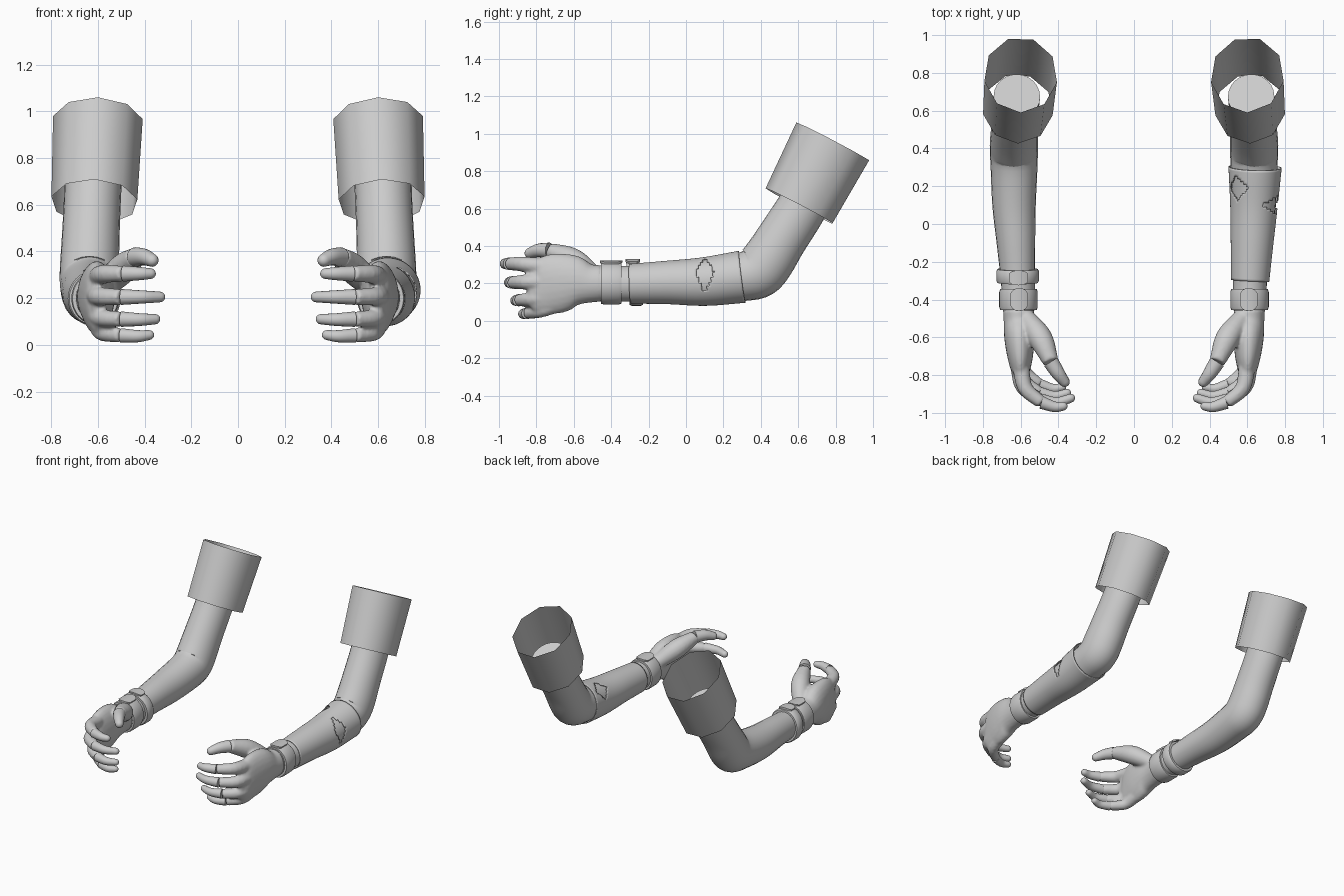
import bpy, bmesh, math
from mathutils import Vector

if "Cube" in bpy.data.objects:
    bpy.data.objects.remove(bpy.data.objects["Cube"])

grey = bpy.data.materials.new("light_grey")
grey.diffuse_color = (0.6, 0.6, 0.6, 1)
grey.use_nodes = True
grey.node_tree.nodes["Principled BSDF"].inputs["Base Color"].default_value = grey.diffuse_color


def spline(rows, steps):
    """Catmull-Rom interpolation of (x, y, z, ru, rv) rows."""
    P = [Vector(r) for r in rows]
    P = [P[0] * 2 - P[1]] + P + [P[-1] * 2 - P[-2]]
    out = []
    for i in range(1, len(P) - 2):
        a, b, c, d = P[i - 1:i + 3]
        for k in range(steps):
            t = k / steps
            out.append(0.5 * (2 * b + (c - a) * t + (2 * a - 5 * b + 4 * c - d) * t * t
                              + (3 * b - a - 3 * c + d) * t ** 3))
    return out + [P[-2]]


def tube(bm, rows, side, hint, sides=16, steps=4, caps=True, tip=False, start=0.0):
    """Sweep ellipses along a path; returns rings of vertices."""
    rows = spline([(*r, r[3]) if len(r) == 4 else r for r in rows], steps)
    pts = [Vector(r[:3]) for r in rows]
    tans = [(pts[min(i + 1, len(pts) - 1)] - pts[max(i - 1, 0)]).normalized() for i in range(len(pts))]
    data = [(p, t, r[3], r[4]) for p, t, r in zip(pts, tans, rows)]
    if tip:
        p, t, ru, rv = data[-1]
        for a in (25, 50, 70, 83):
            a = math.radians(a)
            data.append((p + t * ru * math.sin(a), t, ru * math.cos(a), rv * math.cos(a)))
    rings = []
    for p, t, ru, rv in data:
        u = (Vector(hint) - t * t.dot(Vector(hint))).normalized()
        v = t.cross(u)
        ring = []
        for k in range(sides):
            a = start + 2 * math.pi * k / sides
            q = p + u * ru * math.cos(a) + v * rv * math.sin(a)
            ring.append(bm.verts.new((q.x * side, q.y, q.z)))
        rings.append(ring)
    for r0, r1 in zip(rings, rings[1:]):
        for k in range(sides):
            j = (k + 1) % sides
            bm.faces.new((r0[k], r0[j], r1[j], r1[k]))
    if caps:
        bm.faces.new(rings[0][::-1])
        bm.faces.new(rings[-1])
    return rings


def finish(name, bm, angle=50):
    bmesh.ops.recalc_face_normals(bm, faces=bm.faces)
    me = bpy.data.meshes.new(name)
    bm.to_mesh(me)
    bm.free()
    ob = bpy.data.objects.new(name, me)
    bpy.context.collection.objects.link(ob)
    me.materials.append(grey)
    bpy.ops.object.select_all(action='DESELECT')
    ob.select_set(True)
    bpy.context.view_layer.objects.active = ob
    bpy.ops.object.shade_smooth_by_angle(angle=math.radians(angle))
    return ob


X, Z = (1, 0, 0), (0, 0, 1)
FOREARM = [(.635, .30, .235, .124, .130), (.635, .10, .210, .115, .120),
           (.625, -.10, .205, .102, .106), (.615, -.30, .198, .090, .096),
           (.61, -.46, .20, .084, .097)]
ARM = [(.62, .675, .715, .123, .132), (.625, .61, .59, .122, .134),
       (.632, .51, .435, .124, .136), (.636, .44, .325, .127, .142),
       (.636, .385, .262, .127, .142)] + FOREARM
# each finger: glove root, middle, glove end, bare middle, bare tip
FINGERS = {
    "index": [(.60, -.75, .29, .045), (.575, -.87, .303, .040), (.49, -.945, .305, .034),
              (.42, -.968, .305, .028), (.375, -.965, .305, .023)],
    "middle": [(.61, -.75, .21, .045), (.59, -.86, .207, .040), (.50, -.93, .205, .034),
               (.41, -.945, .205, .028), (.335, -.922, .205, .023)],
    "ring": [(.61, -.73, .13, .045), (.585, -.83, .115, .038), (.50, -.895, .11, .033),
             (.42, -.912, .108, .027), (.355, -.895, .11, .022)],
    "little": [(.60, -.69, .085, .042), (.58, -.78, .052, .036), (.50, -.85, .04, .031),
               (.43, -.872, .037, .026), (.38, -.864, .042, .021)],
    "thumb": [(.57, -.50, .25, .05), (.495, -.605, .325, .064), (.44, -.73, .376, .042),
              (.402, -.79, .376, .036), (.368, -.835, .362, .028)],
}
PALM = [(.61, -.45, .20, .083, .097), (.61, -.52, .20, .080, .105), (.607, -.60, .21, .080, .142),
        (.603, -.69, .200, .070, .160), (.60, -.77, .185, .052, .150), (.595, -.815, .185, .034, .125)]


def forearm_at(y):
    return min(spline(FOREARM, 40), key=lambda r: abs(r[1] - y))


def wrist_band(name, side, y, half, grow, tilt):
    # rounded strap with thickness
    x, _, z, rx, rz = forearm_at(y)
    bm = bmesh.new()
    prof = [(-1, -.006), (-1, .7), (-.7, 1), (.7, 1), (1, .7), (1, -.006)]
    rings = []
    for o, g in prof:
        g = g * grow if g > 0 else g
        ring = []
        for k in range(32):
            a = 2 * math.pi * k / 32
            dz = (rz + g) * math.sin(a)
            ring.append(bm.verts.new((side * (x + (rx + g) * math.cos(a)), y + o * half + dz * tilt, z + dz)))
        rings.append(ring)
    for r0, r1 in zip(rings, rings[1:] + rings[:1]):
        for k in range(32):
            bm.faces.new((r0[k], r0[(k + 1) % 32], r1[(k + 1) % 32], r1[k]))
    finish(name, bm)
    # strap tab following the band on top
    bm = bmesh.new()
    grids = []
    for lift in (0, .012):
        grid = []
        for i in range(9):
            a = math.radians(68 + 6 * i)
            w = half * 1.08 * (1 - .45 * abs(i / 4 - 1) ** 3)
            dz = (rz + grow + lift) * math.sin(a)
            grid.append([bm.verts.new((side * (x + (rx + grow + lift) * math.cos(a)),
                                       y + e * w + dz * tilt, z + dz)) for e in (-1, 1)])
        grids.append(grid)
    lo, hi = grids
    for i in range(8):
        bm.faces.new((hi[i][0], hi[i][1], hi[i + 1][1], hi[i + 1][0]))
        for e in (0, 1):
            bm.faces.new((lo[i][e], hi[i][e], hi[i + 1][e], lo[i + 1][e]))
    for i in (0, 8):
        bm.faces.new((lo[i][0], lo[i][1], hi[i][1], hi[i][0]))
    finish(name + "_tab", bm)


for tag, s in (("left", 1), ("right", -1)):
    # bent arm
    bm = bmesh.new()
    tube(bm, ARM, s, X, sides=24)
    finish(tag + "_arm", bm)

    # nine-sided open sleeve
    bm = bmesh.new()
    tube(bm, [(.615, .61, .612, .187, .208), (.60, .79, .955, .195, .226)], s, X,
         sides=9, steps=1, caps=False, start=-math.pi / 2)
    finish(tag + "_sleeve", bm, 60)

    # glove: palm and finger roots fused together
    bm = bmesh.new()
    tube(bm, PALM, s, X, sides=24, tip=True)
    for f, rows in FINGERS.items():
        tube(bm, rows[:3], s, Z)
    glove = finish(tag + "_glove", bm, 180)
    mod = glove.modifiers.new("fuse", 'REMESH')
    mod.mode, mod.voxel_size, mod.use_smooth_shade = 'VOXEL', .009, True
    mod = glove.modifiers.new("soften", 'SMOOTH')
    mod.factor, mod.iterations = .5, 5

    # bare finger ends
    for f, rows in FINGERS.items():
        bm = bmesh.new()
        tube(bm, rows[2:], s, Z, tip=True)
        finish(f"{tag}_{f}_tip", bm)

    wrist_band(tag + "_wrist_band", s, -.40, .055, .016, 0)

# second, looser band on one wrist
wrist_band("right_upper_band", -1, -.275, .036, .022, -.08)

# torn forearm wrap on the other arm
bm = bmesh.new()
rows = [(x, y, z, rx + .008, rz + .007) for x, y, z, rx, rz in FOREARM[:4]]
x, y, z, rx, rz = rows[0]
rows[0] = (x + .006, y, z, rx + .006, rz)
rings = tube(bm, rows, 1, X, sides=96, steps=16, caps=False)
torn = []
for f in bm.faces:
    c = f.calc_center_median()
    ang = math.degrees(math.atan2(c.z - .215, c.x - .635))
    for a0, y0, da, dy in ((20, .10, 52, .05), (132, .19, 30, .07)):
        if abs(ang - a0) / da + abs(c.y - y0) / dy < 1:
            torn.append(f)
            break
bmesh.ops.delete(bm, geom=torn, context='FACES')
wrap = finish("forearm_wrap", bm)
mod = wrap.modifiers.new("thickness", 'SOLIDIFY')
mod.thickness, mod.offset = .006, 0
